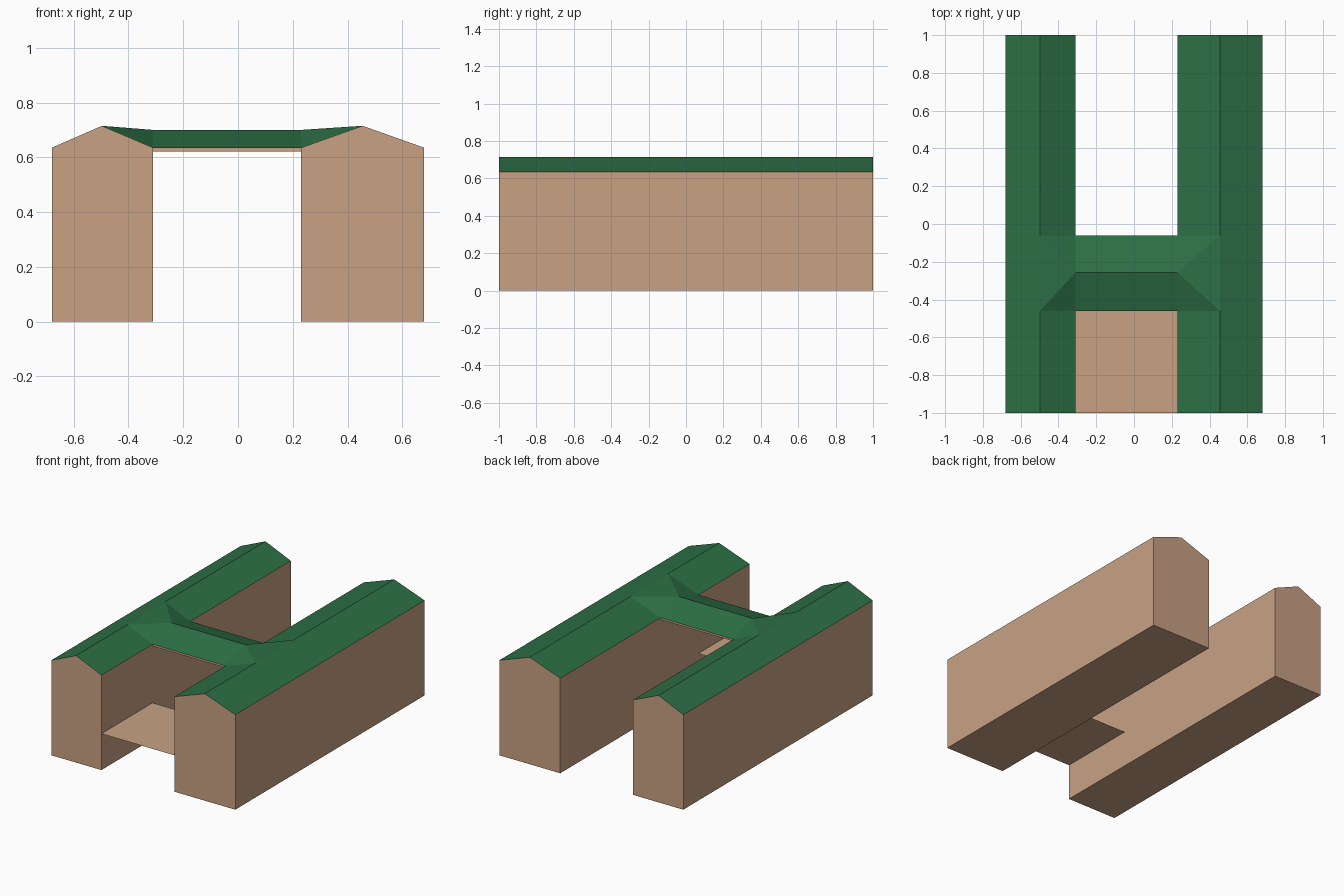
import bpy

if "Cube" in bpy.data.objects:
    bpy.data.objects.remove(bpy.data.objects["Cube"])


def material(name, rgb):
    m = bpy.data.materials.new(name)
    m.diffuse_color = (*rgb, 1)
    m.use_nodes = True
    m.node_tree.nodes["Principled BSDF"].inputs["Base Color"].default_value = m.diffuse_color
    return m


WALL = material("tan_wall", (0.58, 0.36, 0.23))
ROOF = material("green_roof", (0.025, 0.16, 0.06))


def add_mesh(name, verts, faces, mats, roof_faces=()):
    me = bpy.data.meshes.new(name)
    me.from_pydata(verts, [], faces)
    for m in mats:
        me.materials.append(m)
    for i in roof_faces:
        me.polygons[i].material_index = 1
    me.update()
    ob = bpy.data.objects.new(name, me)
    bpy.context.collection.objects.link(ob)
    return ob


EAVE, RIDGE = 0.635, 0.715
Y0, YM, Y1 = -0.46, -0.257, -0.06   # link front eave, ridge, back eave
XL, XR = -0.31, 0.23                # inner wall lines
RL, RR = -0.497, 0.455              # wing ridge lines


# Long gabled wings: five-sided profile run along y
def wing(name, x0, x1, xr):
    prof = [(x0, 0), (x1, 0), (x1, EAVE), (xr, RIDGE), (x0, EAVE)]
    verts = [(x, y, z) for y in (-1, 1) for x, z in prof]
    sides = [(i, i + 5, (i + 1) % 5 + 5, (i + 1) % 5) for i in range(5)]
    faces = [(0, 1, 2, 3, 4), (9, 8, 7, 6, 5)] + [f[::-1] for f in sides]
    faces[2:] = [f[::-1] for f in sides]
    ob = add_mesh(name, verts, faces, [WALL, ROOF], (4, 5))
    return ob


wings = [wing("left_wing", -0.68, XL, RL), wing("right_wing", XR, 0.68, RR)]

# Link roof between the wings, its ends folding up to the wing ridges
ZT = 0.70
link_verts = [(XL, Y0, EAVE), (XR, Y0, EAVE), (XR, YM, ZT), (XL, YM, ZT),
              (XL, Y1, EAVE), (XR, Y1, EAVE),
              (RL, Y0, RIDGE), (RL, Y1, RIDGE), (RR, Y0, RIDGE), (RR, Y1, RIDGE)]
link_faces = [(0, 1, 2, 3), (3, 2, 5, 4),
              (0, 3, 6), (3, 7, 6), (3, 4, 7),
              (1, 8, 2), (2, 8, 9), (2, 9, 5)]
add_mesh("link_roof", link_verts, link_faces, [ROOF])

# Thin ceiling slab under the link roof
ZB = 0.622
slab = [(x, y, z) for z in (ZB, EAVE) for x, y in ((XL, Y0), (XR, Y0), (XR, Y1), (XL, Y1))]
add_mesh("link_ceiling", slab,
         [(3, 2, 1, 0), (0, 1, 5, 4), (1, 2, 6, 5), (2, 3, 7, 6), (3, 0, 4, 7)], [WALL])

# Paper-thin terrace deck in the front court
add_mesh("court_deck", [(XL, -1, 0.243), (XR, -1, 0.243), (XR, Y0, 0.243), (XL, Y0, 0.243)],
         [(0, 1, 2, 3)], [WALL])

# Consistent outward normals on the closed wings
import bmesh
for ob in wings:
    bm = bmesh.new()
    bm.from_mesh(ob.data)
    bmesh.ops.recalc_face_normals(bm, faces=bm.faces)
    bm.to_mesh(ob.data)
    bm.free()
